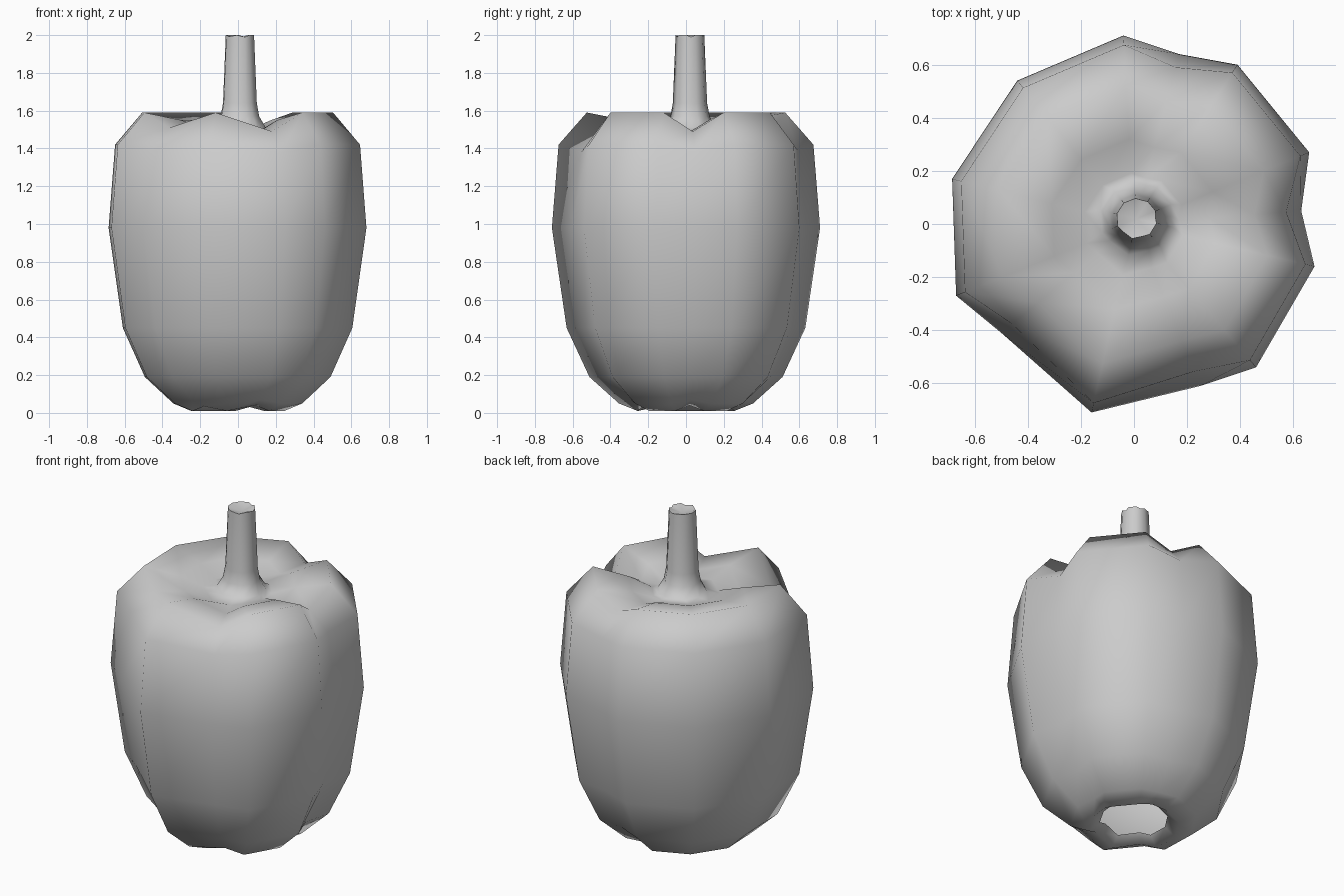
import bpy, bmesh, math
from mathutils import Vector

cube = bpy.data.objects.get("Cube")
if cube:
    bpy.data.objects.remove(cube)

mat = bpy.data.materials.new("plain_grey")
mat.use_nodes = True
GREY = (0.6, 0.6, 0.6, 1)
mat.diffuse_color = GREY
mat.node_tree.nodes["Principled BSDF"].inputs["Base Color"].default_value = GREY

# Widest cross-section, counter-clockwise: x, y, groove depth (0 on a lobe)
OUTLINE = [(-0.04, 0.71, 0), (-0.44, 0.54, 0), (-0.685, 0.17, 0), (-0.67, -0.27, 0),
           (-0.5, -0.41, 0.8), (-0.16, -0.71, 0), (0.25, -0.61, 1), (0.46, -0.54, 0),
           (0.68, -0.16, 0), (0.63, 0.05, 1), (0.66, 0.27, 0), (0.39, 0.60, 0),
           (0.17, 0.64, 0.7)]

# Wall and shoulder rings: height, scale, height change and scale change in a groove
RINGS = [(0.06, 0.27, 0.02, 0), (0.01, 0.36, 0.03, 0), (0.05, 0.50, 0.02, -0.02),
         (0.19, 0.72, 0, -0.03), (0.45, 0.89, 0, -0.02), (0.98, 1.0, 0, 0),
         (1.42, 0.95, -0.04, -0.04), (1.59, 0.74, -0.10, -0.02),
         (1.55, 0.45, -0.06, 0), (1.50, 0.27, -0.01, 0)]

# Stem rings: height, radius
STEM = [(1.51, 0.14), (1.57, 0.105), (1.64, 0.092), (1.99, 0.077)]
STEM_CENTRE = Vector((0.01, 0.02, 0))


def loft(bm, rings):
    """Bridge each ring of points to the next with quads; return the last ring."""
    loops = [[bm.verts.new(p) for p in ring] for ring in rings]
    for a, b in zip(loops, loops[1:]):
        for i in range(len(a)):
            j = (i + 1) % len(a)
            bm.faces.new((a[i], a[j], b[j], b[i]))
    return loops[-1]


def body_ring(z, scale, dz, ds):
    return [Vector((x * (scale + ds * g), y * (scale + ds * g), z + dz * g))
            for x, y, g in OUTLINE]


def stem_ring(z, radius):
    ring = []
    for x, y, g in OUTLINE:
        a = math.atan2(y, x)
        r = radius * (1 - 0.08 * g)
        ring.append(STEM_CENTRE + Vector((r * math.cos(a), r * math.sin(a), z + 0.01 * (1 - g) * (z > 1.9))))
    return ring


bm = bmesh.new()
top = loft(bm, [body_ring(*r) for r in RINGS] + [stem_ring(*s) for s in STEM])

# Slightly sunken cut end of the stem
tip = bm.verts.new(STEM_CENTRE + Vector((0, 0, 1.975)))
for i, v in enumerate(top):
    bm.faces.new((v, top[(i + 1) % len(top)], tip))

# Smooth skin with a crisp edge around the cut end
for f in bm.faces:
    f.smooth = True
for v in top:
    for e in v.link_edges:
        if e.other_vert(v) in top:
            e.smooth = False

mesh = bpy.data.meshes.new("pepper")
bm.to_mesh(mesh)
bm.free()
mesh.materials.append(mat)
pepper = bpy.data.objects.new("pepper", mesh)
bpy.context.collection.objects.link(pepper)
